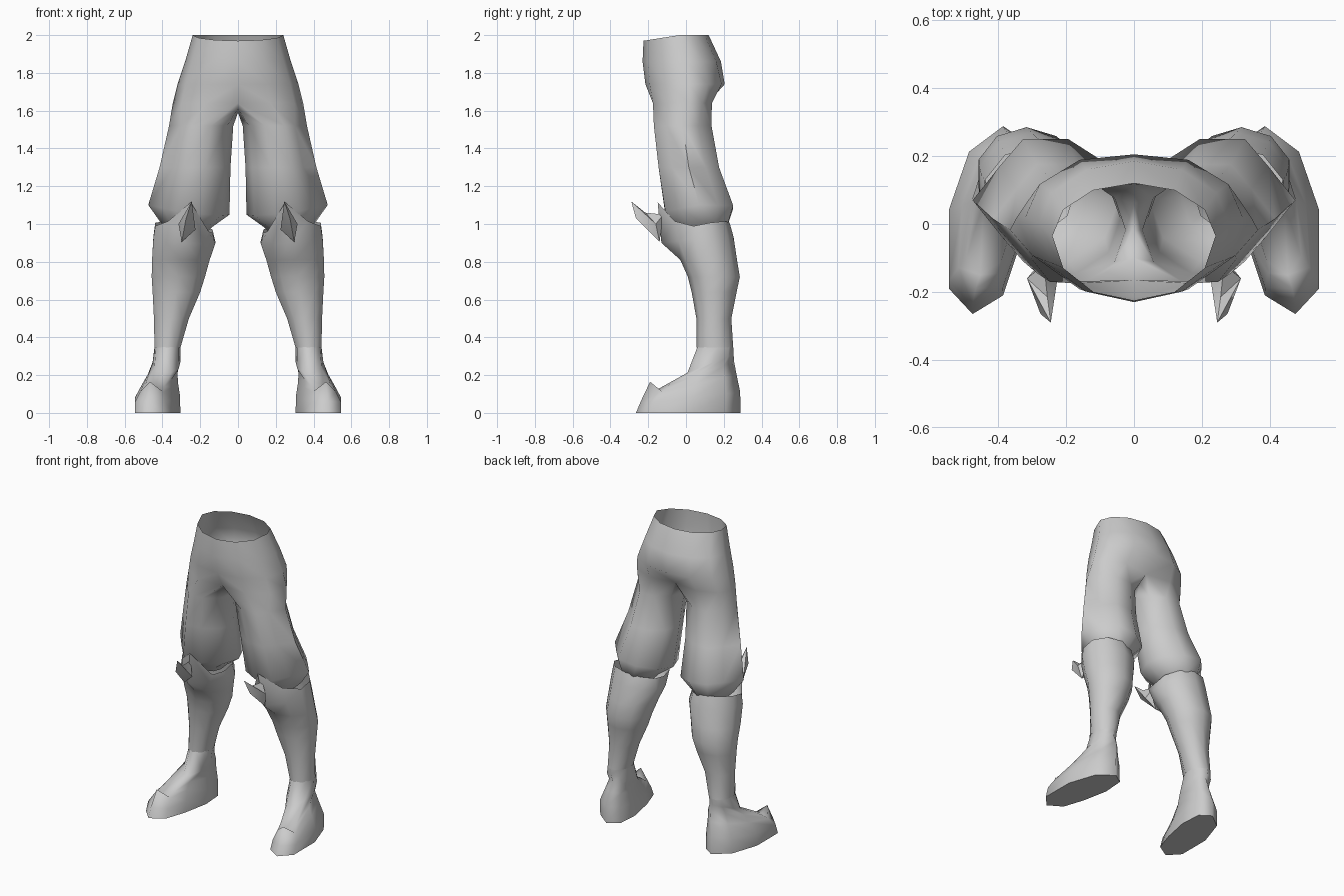
import bpy, bmesh, math

cube = bpy.data.objects.get("Cube")
if cube:
    bpy.data.objects.remove(cube, do_unlink=True)

grey = bpy.data.materials.new("plain grey")
grey.use_nodes = True
grey.diffuse_color = (0.6, 0.6, 0.6, 1)
grey.node_tree.nodes["Principled BSDF"].inputs["Base Color"].default_value = (0.6, 0.6, 0.6, 1)


def make(name, verts, faces, angle):
    """Build the left half from vertices and faces, then mirror it across x."""
    bm = bmesh.new()
    vs = [bm.verts.new(v) for v in verts]
    for f in faces:
        # faces lying on the centre plane would form an inner wall
        if any(abs(vs[i].co.x) > 1e-5 for i in f):
            bm.faces.new([vs[i] for i in f])
    loose = [v for v in bm.verts if not v.link_faces]
    bmesh.ops.delete(bm, geom=loose, context='VERTS')
    bmesh.ops.recalc_face_normals(bm, faces=bm.faces)
    mesh = bpy.data.meshes.new(name)
    bm.to_mesh(mesh)
    bm.free()
    mesh.materials.append(grey)
    ob = bpy.data.objects.new(name, mesh)
    bpy.context.collection.objects.link(ob)
    bpy.ops.object.select_all(action='DESELECT')
    ob.select_set(True)
    bpy.context.view_layer.objects.active = ob
    bpy.ops.object.shade_smooth_by_angle(angle=math.radians(angle))
    ob.modifiers.new("Mirror", 'MIRROR').merge_threshold = 0.0005


def loft(name, rings, angle, cap=False):
    """Skin a stack of rings that share one point count."""
    n = len(rings[0])
    verts = [p for r in rings for p in r]
    faces = [(k * n + i, k * n + (i + 1) % n, (k + 1) * n + (i + 1) % n, (k + 1) * n + i)
             for k in range(len(rings) - 1) for i in range(n)]
    if cap:
        faces.append(tuple(range(n)))
    make(name, verts, faces, angle)


def oval(x0, x1, y0, y1, z, slope_x=0, slope_y=0, start=0, n=10):
    """Ring from the front round by the outer side, filling the given bounds."""
    angles = [math.radians(start + 360 * i / n) for i in range(n)]
    widest = max(math.sin(a) for a in angles)
    deepest = max(abs(math.cos(a)) for a in angles)
    cx, cy = (x0 + x1) / 2, (y0 + y1) / 2
    ring = []
    for a in angles:
        dx = (x1 - x0) / 2 * math.sin(a) / widest
        dy = -(y1 - y0) / 2 * math.cos(a) / deepest
        ring.append((cx + dx, cy + dy, z + slope_x * dx + slope_y * dy))
    return ring


def hip(width, front, back, side_y, z, dip, front_drop):
    """Half ring from front centre to back centre, closed along the crotch."""
    ring = []
    for i in range(7):
        a = math.pi * i / 6
        reach = side_y - front if i < 3 else back - side_y
        pinch = dip * math.cos(a) if i in (0, 6) else 0
        x = 0 if i in (0, 6) else width * math.sin(a)
        ring.append((x, side_y - reach * math.cos(a) + pinch,
                     z - front_drop * max(0, math.cos(a))))
    return ring + [(0, .06, 1.60), (0, -.02, 1.59), (0, -.10, 1.61)]


# Trousers: open waist and hips
rings = [hip(.24, -.225, .12, -.035, 2.0, 0, .03),
         hip(.28, -.23, .185, .0, 1.86, 0, 0),
         hip(.32, -.225, .215, .02, 1.74, .01, 0),
         hip(.345, -.205, .155, .02, 1.64, .04, 0)]
# Trousers: legs with a bulging hem, tucked in below, each angular on the outside
for bounds in [(.025, .365, -.17, .135, 1.52),
               (.04, .415, -.145, .175, 1.30),
               (.045, .475, -.11, .25, 1.075, .12, .08),
               (.14, .41, -.055, .22, .995, .1),
               (.18, .36, -.01, .17, .95, .1)]:
    leg = oval(*bounds, start=-18)
    for i in (2, 4):
        leg[i] = tuple(.9 * p + .1 * q for p, q in zip(leg[i], leg[8]))
    rings.append(leg)
loft("trousers", rings, 70)

# Boot shafts: calf swelling, knee flare and a cuff with a pointed front
shaft = [oval(*r) for r in [
    (.305, .442, .055, .25, .345),
    (.26, .445, .055, .24, .50),
    (.20, .452, .03, .268, .64),
    (.175, .457, .01, .285, .72),
    (.15, .455, -.03, .27, .81),
    (.12, .448, -.07, .252, .915, .08, .1),
    (.135, .438, -.06, .23, .98, .12, .2)]]
shaft[-2][0] = (.28, -.13, .90)
shaft[-1][0] = (.25, -.15, 1.115)
shaft[-1][1] = (.37, -.06, 1.015)
shaft[-1][9] = (.155, -.05, .96)
loft("boot_shafts", shaft, 65)

# Shoes: the sole outline is refitted to each level's bounds
sole = [(.475, -.265), (.545, -.19), (.545, .03), (.485, .21), (.385, .288),
        (.315, .24), (.305, .10), (.34, -.075), (.385, -.21)]
# inner x, outer x, toe y, heel y, toe z, heel z, lift of the toe point, outward skew of the toe
levels = [(.305, .545, -.265, .288, 0, 0, 0, 0),
          (.307, .545, -.24, .287, .05, .11, .01, 0),
          (.310, .495, -.19, .268, .10, .20, .065, .025),
          (.308, .462, -.15, .255, .125, .27, 0, .035)]
shoe = []
for x0, x1, toe, heel, z0, z1, lift, skew in levels:
    ring = []
    for i, (x, y) in enumerate(sole):
        u, v = (x - .305) / .24, (y + .265) / .553
        ring.append((x0 + u * (x1 - x0) + skew * (1 - v), toe + v * (heel - toe),
                     z0 + v * (z1 - z0) + (lift if i == 0 else 0)))
    shoe.append(ring)
# Instep and ankle
shoe.append(oval(.305, .452, 0, .252, .26, 0, .4, start=20, n=9))
shoe.append(oval(.305, .442, .055, .25, .35, start=20, n=9))
loft("shoes", shoe, 80, cap=True)

# Knee spikes: tip, ridge, bottom, outer, inner, notch, back
spike = [(.245, -.29, 1.12), (.275, -.265, 1.03), (.298, -.14, .905), (.315, -.16, 1.0),
         (.225, -.16, .97), (.255, -.215, 1.06), (.265, -.12, 1.05)]
make("knee_spikes", spike, [(0, 3, 1), (1, 3, 2), (0, 1, 4), (1, 2, 4), (0, 4, 5), (0, 5, 3),
                            (5, 4, 6), (5, 6, 3), (6, 4, 2), (6, 2, 3)], 30)
